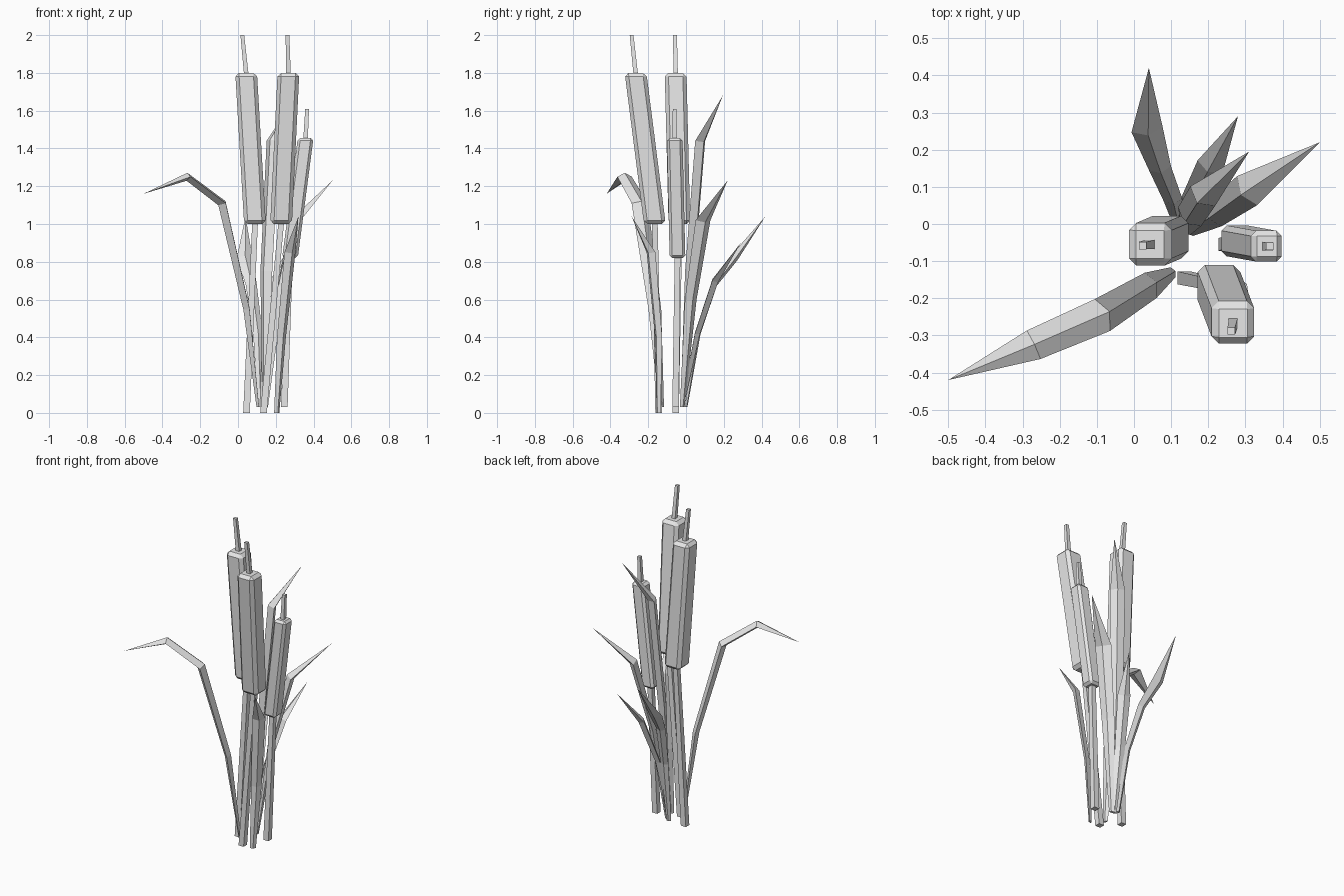
import bpy, bmesh
from mathutils import Vector

cube = bpy.data.objects.get("Cube")
if cube:
    bpy.data.objects.remove(cube, do_unlink=True)

grey = bpy.data.materials.new("plain grey")
grey.use_nodes = True
grey.diffuse_color = (0.8, 0.8, 0.8, 1)
grey.node_tree.nodes["Principled BSDF"].inputs["Base Color"].default_value = (0.8, 0.8, 0.8, 1)


def finish(name, bm):
    bmesh.ops.recalc_face_normals(bm, faces=bm.faces)
    mesh = bpy.data.meshes.new(name)
    bm.to_mesh(mesh)
    bm.free()
    mesh.materials.append(grey)
    obj = bpy.data.objects.new(name, mesh)
    bpy.context.collection.objects.link(obj)


def loft(name, rings):
    """Join rings of points with quads and close both ends; a one-point ring makes a tip."""
    bm = bmesh.new()
    loops = [[bm.verts.new(p) for p in ring] for ring in rings]
    for a, b in zip(loops, loops[1:]):
        for i in range(len(a)):
            j = (i + 1) % len(a)
            bm.faces.new((a[i], a[j], b[0]) if len(b) == 1 else (a[i], a[j], b[j], b[i]))
    for end in (loops[0], loops[-1]):
        if len(end) > 2:
            bm.faces.new(end)
    finish(name, bm)


def square(c, w):
    return [Vector(c) + Vector((sx, sy, 0)) * w / 2
            for sx, sy in ((-1, -1), (1, -1), (1, 1), (-1, 1))]


def cattail(name, base, low, high, tip, width):
    # Thin square stalk, and the spike above the head
    loft(name + "_stalk", [square(base, 0.035), square(low, 0.03)])
    loft(name + "_spike", [square(high, 0.024), square(tip, 0.02)])
    # Bevelled box, sheared along the lean of the stalk
    low, high = Vector(low), Vector(high)
    bm = bmesh.new()
    bmesh.ops.create_cube(bm, size=1)
    for v in bm.verts:
        v.co = Vector((v.co.x * width, v.co.y * width, v.co.z * (high.z - low.z)))
    bmesh.ops.bevel(bm, geom=bm.edges[:], offset=width * 0.17, segments=1, affect='EDGES')
    for v in bm.verts:
        t = v.co.z / (high.z - low.z) + 0.5
        v.co = low.lerp(high, t) + Vector((v.co.x, v.co.y, 0))
    finish(name + "_head", bm)


def leaf(name, path, widths, thick=0.5):
    """Folded blade with a diamond section, ending in a point."""
    pts = [Vector(p) for p in path]
    lean = pts[-1] - pts[0]
    side = Vector((-lean.y, lean.x, 0)).normalized()
    rings = []
    for i, w in enumerate(widths):
        along = (pts[i + 1] - pts[max(i - 1, 0)]).normalized()
        if i == 0:
            along = Vector((0, 0, 1))
        up = along.cross(side).normalized()
        rings.append([pts[i] + side * w / 2, pts[i] + up * w * thick / 2,
                      pts[i] - side * w / 2, pts[i] - up * w * thick / 2])
    loft(name, rings + [[pts[-1]]])


# Cattails
cattail("left_cattail", (0.045, -0.055, 0), (0.09, -0.035, 1.0),
        (0.043, -0.055, 1.8), (0.023, -0.058, 2), 0.115)
cattail("front_cattail", (0.135, -0.145, 0), (0.228, -0.165, 1.0),
        (0.267, -0.267, 1.8), (0.262, -0.288, 2), 0.115)
cattail("short_cattail", (0.245, -0.055, 0.03), (0.275, -0.045, 0.82),
        (0.358, -0.06, 1.455), (0.366, -0.06, 1.61), 0.083)

# Leaves
leaf("drooping_leaf", [(0.105, -0.13, 0.03), (0.045, -0.165, 0.55), (-0.085, -0.245, 1.11),
                       (-0.27, -0.325, 1.25), (-0.5, -0.42, 1.16)], (0.03, 0.075, 0.095, 0.085))
leaf("rear_leaf", [(0.12, 0, 0.03), (0.105, 0.065, 0.42), (0.07, 0.15, 0.68),
                   (0.035, 0.255, 0.82), (0.04, 0.42, 1.04)], (0.03, 0.05, 0.06, 0.085))
leaf("tall_leaf", [(0.14, -0.02, 0.03), (0.15, 0.02, 0.75), (0.185, 0.075, 1.44),
                   (0.31, 0.195, 1.68)], (0.03, 0.08, 0.085), 0.6)
leaf("right_leaf", [(0.15, -0.02, 0.03), (0.215, 0.025, 0.6), (0.305, 0.09, 1.02),
                    (0.5, 0.22, 1.23)], (0.03, 0.075, 0.095))
leaf("small_rear_leaf", [(0.13, -0.02, 0.03), (0.155, 0.06, 0.42), (0.205, 0.155, 0.7),
                         (0.28, 0.29, 0.9)], (0.03, 0.06, 0.075))
leaf("small_front_leaf", [(0.205, -0.145, 0), (0.23, -0.145, 0.4), (0.275, -0.185, 0.85),
                          (0.32, -0.288, 1.04)], (0.035, 0.06, 0.075))
